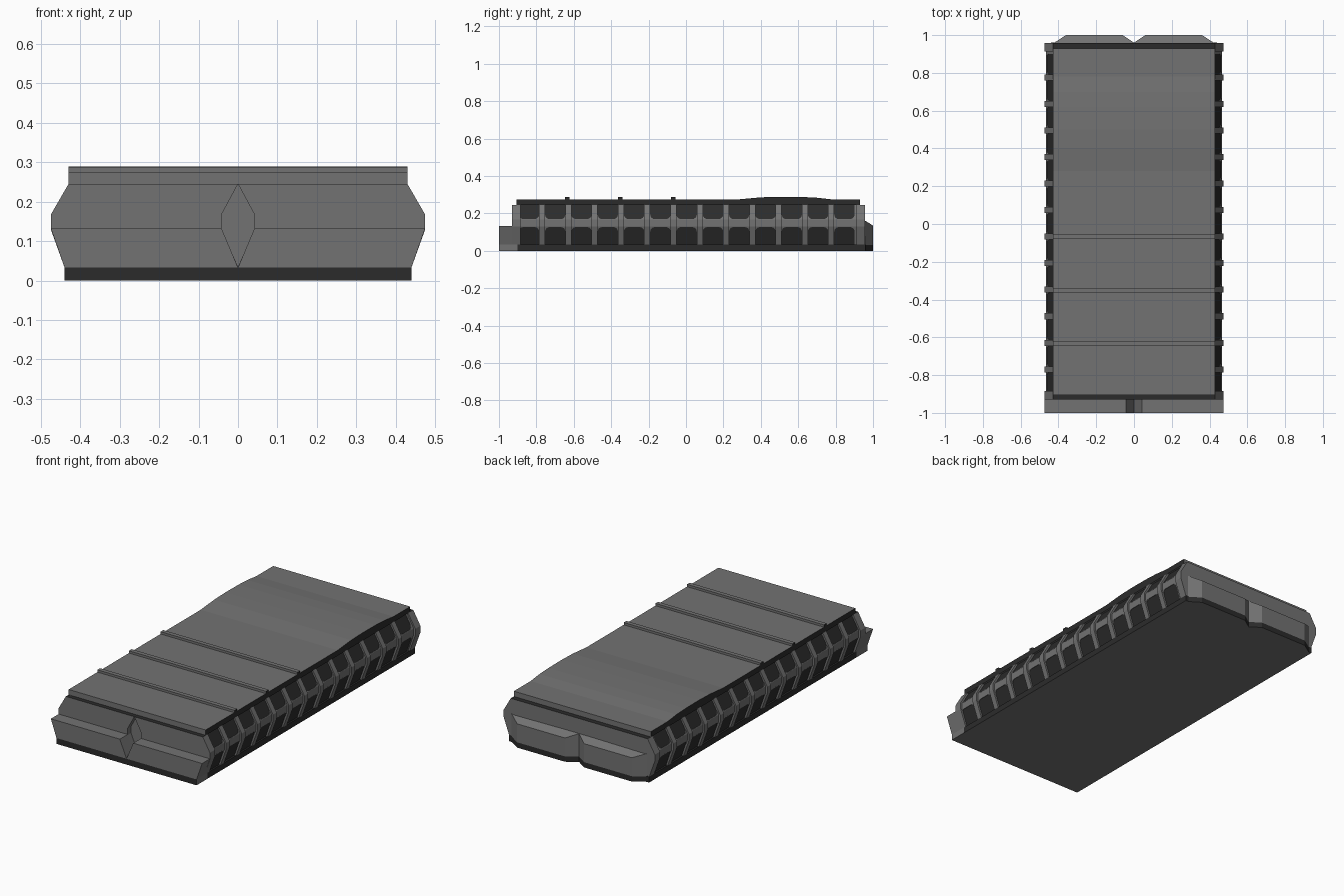
import bpy, bmesh, math
from mathutils import Vector

if "Cube" in bpy.data.objects:
    bpy.data.objects.remove(bpy.data.objects["Cube"])


def material(name, v):
    m = bpy.data.materials.new(name)
    m.diffuse_color = (v, v, v, 1)
    m.use_nodes = True
    m.node_tree.nodes["Principled BSDF"].inputs["Base Color"].default_value = m.diffuse_color
    return m


GREY = material("mid grey", 0.17)
DARK = material("charcoal", 0.024)


def prism(name, pts, place, depth, mats, mirror=False, rule=None):
    """Extrude the outline pts (mapped to 3D by place) along the depth vector."""
    bm = bmesh.new()
    face = bm.faces.new([bm.verts.new(place(*p)) for p in pts])
    out = bmesh.ops.extrude_face_region(bm, geom=[face], use_keep_orig=True)
    verts = [g for g in out["geom"] if isinstance(g, bmesh.types.BMVert)]
    bmesh.ops.translate(bm, verts=verts, vec=Vector(depth))
    bmesh.ops.recalc_face_normals(bm, faces=bm.faces)
    if rule:
        for f in bm.faces:
            f.normal_update()
            f.material_index = int(rule(f))
    me = bpy.data.meshes.new(name)
    bm.to_mesh(me)
    bm.free()
    for m in mats:
        me.materials.append(m)
    ob = bpy.data.objects.new(name, me)
    bpy.context.collection.objects.link(ob)
    if mirror:
        mod = ob.modifiers.new("mirror", "MIRROR")
        mod.use_mirror_merge = False
    return ob


def along_y(name, pts, y0, y1, mats, **kw):
    return prism(name, pts, lambda x, z: (x, y0, z), (0, y1 - y0, 0), mats, **kw)


def both(half):
    return half + [(-x, z) for x, z in reversed(half)]


def dark_top(f):
    return f.normal.z > 0.9 and f.calc_center_median().z > 0.24


def not_bottom(f):
    return f.normal.z > -0.9


# dark inner body; base with dark edges and grey underside
along_y("inner_body", both([(0.43, 0.01), (0.43, 0.035), (0.463, 0.13), (0.463, 0.167), (0.418, 0.246)]),
        -0.89, 0.92, [DARK])
BASE = both([(0.44, 0), (0.44, 0.033)])
along_y("base_plate", BASE, -0.9, 0.96, [GREY, DARK], rule=not_bottom)
along_y("front_foot", BASE, -1.0, -0.9, [GREY, DARK], rule=lambda f: f.normal.y < -0.9)

# end plates with the six-sided outline
HEX = [(0.44, 0.033), (0.475, 0.13), (0.475, 0.167), (0.43, 0.245)]
along_y("back_end_plate", both(HEX), 0.912, 0.958, [GREY, DARK], rule=dark_top)
along_y("front_wall", both(HEX), -0.9, -0.885, [GREY])
NOTCH = [(0, 0.245), (0.042, 0.167), (0.042, 0.13), (0, 0.035)]
along_y("front_end_plate", HEX + NOTCH, -0.93, -0.9, [GREY, DARK], mirror=True, rule=dark_top)

# front ledge with a V groove in the middle
along_y("front_ledge", [(0.44, 0.033), (0.475, 0.133), (0.042, 0.133), (0, 0.033)],
        -1.0, -0.93, [GREY], mirror=True)

# back bumper pads with sloping tops, on a dark foot
PAD = [(0, 0.95), (0, 0.96), (0.06, 1.0), (0.36, 1.0), (0.425, 0.958), (0.425, 0.95)]
pad = prism("back_bumper", PAD, lambda x, y: (x, y, 0.03), (0, 0, 0.13), [GREY], mirror=True)
for v in pad.data.vertices:
    if v.co.z > 0.1 and v.co.y > 0.99:
        v.co.z = 0.135
prism("back_bumper_foot", PAD, lambda x, y: (x, y, 0), (0, 0, 0.03), [GREY, DARK],
      mirror=True, rule=not_bottom)

# sides: recessed grey rail with rounded webs, and ribs standing proud
Y0, Y1, CELLS = -0.91, 0.917, 13
STEP = (Y1 - Y0) / CELLS
HALF = 0.016
along_y("side_rail", [(0.45, 0.13), (0.465, 0.13), (0.465, 0.167), (0.45, 0.167)],
        -0.9, 0.93, [GREY], mirror=True)
for i in range(1, CELLS):
    y = Y0 + i * STEP
    along_y("side_rib", HEX + [(0.40, 0.245), (0.42, 0.033)], y - HALF, y + HALF, [GREY], mirror=True)


def comb(root, rail, tip, r=0.024):
    """Outline of a comb: rail edge at root, rounded gaps, teeth up to tip."""
    s = 1 if tip > root else -1
    pts = [(Y1, root), (Y0, root), (Y0, tip)]
    for i in range(CELLS):
        a = Y0 + i * STEP + HALF
        b = Y0 + (i + 1) * STEP - HALF
        pts.append((a, tip))
        for k in range(5):
            t = math.pi / 2 * k / 4
            pts.append((a + r - r * math.cos(t), rail + s * (r - r * math.sin(t))))
        for k in range(5):
            t = math.pi / 2 * k / 4
            pts.append((b - r + r * math.sin(t), rail + s * (r - r * math.cos(t))))
        pts.append((b, tip))
    return pts + [(Y1, tip)]


prism("upper_web", comb(0.167, 0.170, 0.245),
      lambda y, z: (0.465 - 0.045 * (z - 0.167) / 0.078, y, z), (-0.01, 0, 0), [GREY], mirror=True)
prism("lower_web", comb(0.13, 0.127, 0.033),
      lambda y, z: (0.431 + 0.034 * (z - 0.033) / 0.097, y, z), (-0.01, 0, 0), [GREY], mirror=True)

# lid: side profile with three cross bars and a low swell, dark on its two sides
lid = [(-0.905, 0.244), (-0.905, 0.275)]
for y in (-0.635, -0.352, -0.068):
    lid += [(y - 0.012, 0.275), (y - 0.012, 0.288), (y + 0.012, 0.288), (y + 0.012, 0.275)]
lid += [(0.28, 0.275), (0.4, 0.286), (0.5, 0.289), (0.62, 0.288), (0.7, 0.284), (0.78, 0.275),
        (0.93, 0.275), (0.93, 0.244)]
prism("lid", lid, lambda y, z: (-0.43, y, z), (0.86, 0, 0), [GREY, DARK],
      rule=lambda f: abs(f.normal.x) > 0.9)
